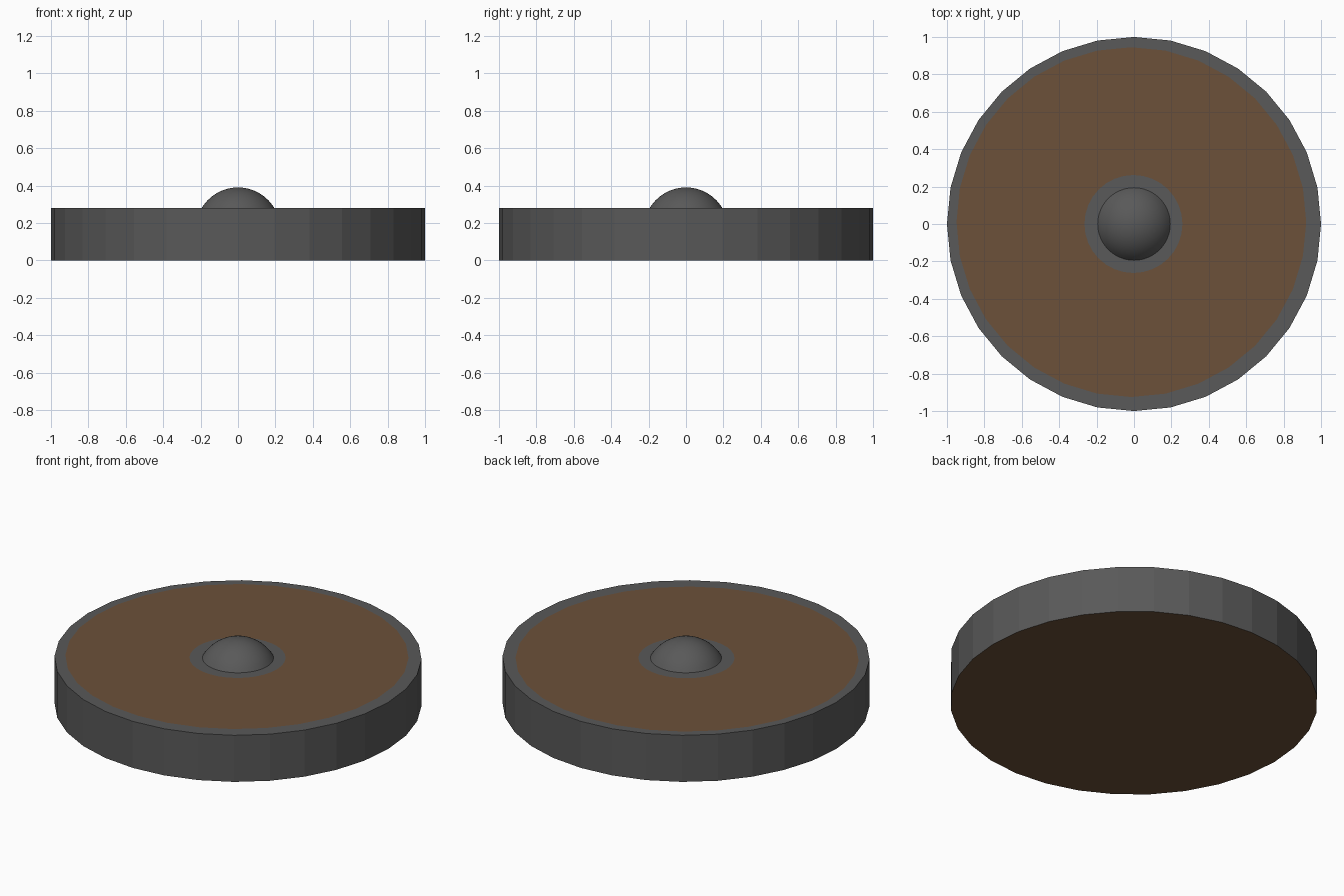
import bpy, bmesh, math

if "Cube" in bpy.data.objects:
    bpy.data.objects.remove(bpy.data.objects["Cube"])

N = 32          # sides of the disc
H = 0.28        # disc height


def material(name, color):
    m = bpy.data.materials.new(name)
    m.diffuse_color = (*color, 1.0)
    m.use_nodes = True
    m.node_tree.nodes["Principled BSDF"].inputs["Base Color"].default_value = m.diffuse_color
    return m


grey = material("dark grey", (0.1, 0.1, 0.1))
brown = material("brown", (0.15, 0.083, 0.041))


def make_object(name, bm, mats):
    bmesh.ops.recalc_face_normals(bm, faces=bm.faces)
    mesh = bpy.data.meshes.new(name)
    bm.to_mesh(mesh)
    bm.free()
    for m in mats:
        mesh.materials.append(m)
    ob = bpy.data.objects.new(name, mesh)
    bpy.context.collection.objects.link(ob)
    return ob


def ring(bm, r, z, cx=0.0, cy=0.0, n=N):
    return [bm.verts.new((cx + r * math.cos(2 * math.pi * i / n),
                          cy + r * math.sin(2 * math.pi * i / n), z)) for i in range(n)]


def bridge(bm, a, b, mat=0, smooth=False):
    for i in range(len(a)):
        j = (i + 1) % len(a)
        f = bm.faces.new((a[i], a[j], b[j], b[i]))
        f.material_index = mat
        f.smooth = smooth


# disc: brown underside, grey wall, grey rim, brown band, grey centre
bm = bmesh.new()
rings = [ring(bm, 1.0, 0), ring(bm, 1.0, H),
         ring(bm, 0.935, H, -0.014, 0.01), ring(bm, 0.262, H, -0.003, 0)]
for k, mat in enumerate((0, 0, 1)):
    bridge(bm, rings[k], rings[k + 1], mat)
bm.faces.new(rings[0]).material_index = 1
bm.faces.new(rings[3]).material_index = 0
make_object("disc_base", bm, (grey, brown))

# dome: smooth spherical cap on the middle of the disc
base_r, rise = 0.194, 0.11
R = (base_r ** 2 + rise ** 2) / (2 * rise)
cz = H + rise - R
a0 = math.asin(base_r / R)
bm = bmesh.new()
steps = 10
caps = [ring(bm, R * math.sin(a0 * (1 - k / steps)),
             cz + R * math.cos(a0 * (1 - k / steps)), n=48) for k in range(steps)]
for a, b in zip(caps, caps[1:]):
    bridge(bm, a, b, smooth=True)
tip = bm.verts.new((0, 0, cz + R))
for i in range(48):
    bm.faces.new((caps[-1][i], caps[-1][(i + 1) % 48], tip)).smooth = True
bm.normal_update()
make_object("centre_dome", bm, (grey,))
